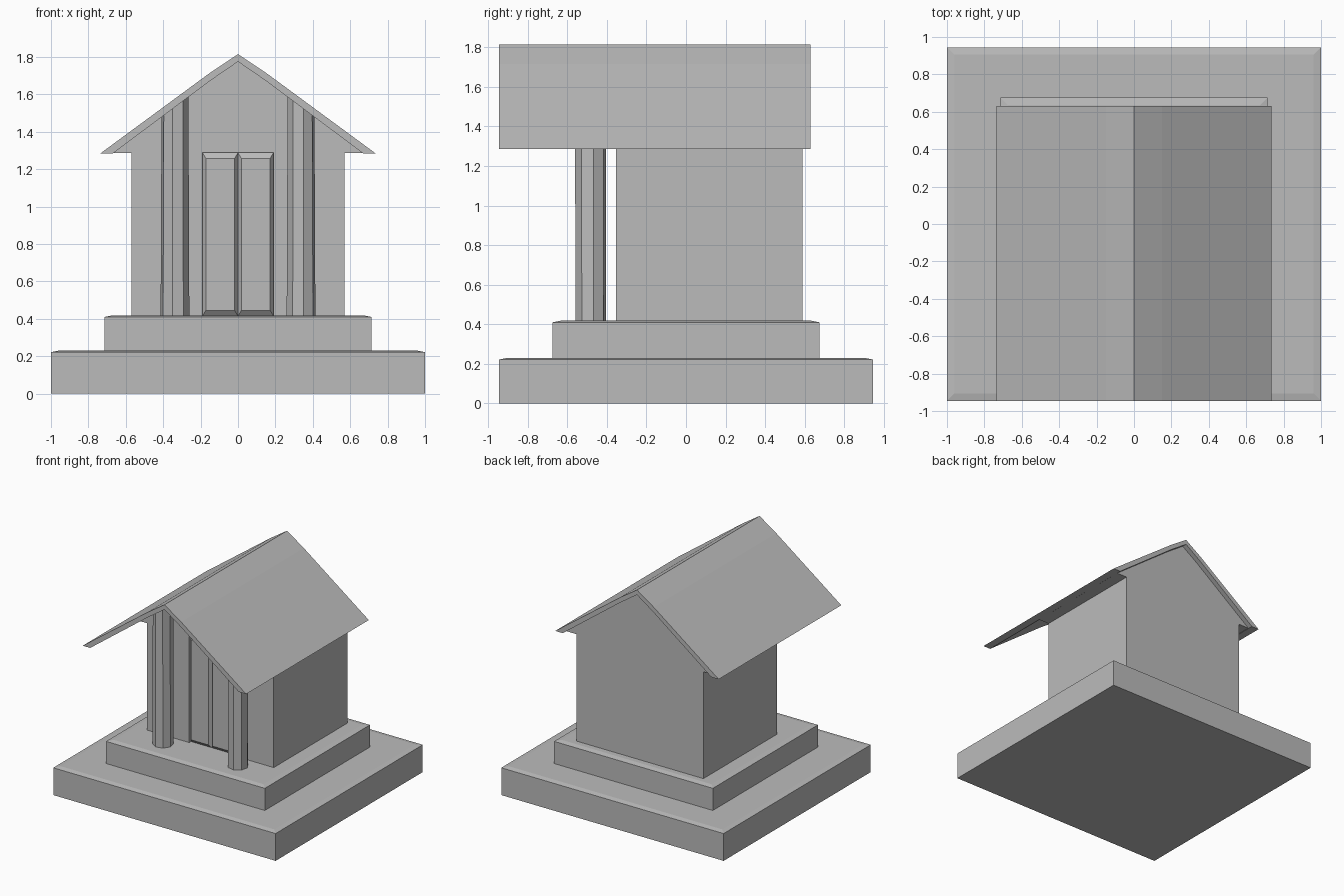
import bpy, bmesh, math

old = bpy.data.objects.get("Cube")
if old:
    bpy.data.objects.remove(old, do_unlink=True)

stone = bpy.data.materials.new("plain grey")
stone.use_nodes = True
GREY = (0.5, 0.5, 0.5, 1)
stone.diffuse_color = GREY
stone.node_tree.nodes["Principled BSDF"].inputs["Base Color"].default_value = GREY


def finish(name, bm):
    bmesh.ops.recalc_face_normals(bm, faces=bm.faces)
    mesh = bpy.data.meshes.new(name)
    bm.to_mesh(mesh)
    bm.free()
    mesh.materials.append(stone)
    obj = bpy.data.objects.new(name, mesh)
    bpy.context.scene.collection.objects.link(obj)
    return obj


def loft(name, rings):
    """Skin a stack of equal-length point rings and cap both ends."""
    bm = bmesh.new()
    rows = [[bm.verts.new(p) for p in ring] for ring in rings]
    n = len(rows[0])
    for a, b in zip(rows, rows[1:]):
        for i in range(n):
            j = (i + 1) % n
            bm.faces.new((a[i], a[j], b[j], b[i]))
    bm.faces.new(rows[0])
    bm.faces.new(rows[-1])
    return finish(name, bm)


def extrude_y(name, profile, y0, y1):
    return loft(name, [[(x, y, z) for x, z in profile] for y in (y0, y1)])


def mirrored(half):
    """Complete a symmetric x-z profile, given from the ridge downwards."""
    return half + [(-x, z) for x, z in reversed(half) if x > 0]


def slab(name, hx, hy, z0, z1):
    """Plinth step whose top falls gently towards its rim."""
    def ring(inset, z):
        x, y = hx - inset, hy - inset
        return [(-x, -y, z), (x, -y, z), (x, y, z), (-x, y, z)]
    return loft(name, [ring(0, z0), ring(0, z1 - 0.008), ring(0.04, z1)])


# Plinth
slab("lower_step", 1.0, 0.945, 0, 0.23)
slab("upper_step", 0.714, 0.675, 0.22, 0.418)

# Body with gable and boxed eaves
FRONT = -0.355
body = extrude_y("body", mirrored([(0, 1.79), (0.15, 1.69), (0.668, 1.287),
                                   (0.57, 1.287), (0.57, 0.41)]), FRONT, 0.59)

# Roof sheet, overhanging the porch
extrude_y("roof", [(0, 1.815), (0.15, 1.715), (0.735, 1.285), (0.668, 1.285),
                   (0.15, 1.672), (0, 1.775), (-0.15, 1.672), (-0.668, 1.285),
                   (-0.735, 1.285), (-0.15, 1.715)], -0.945, 0.63)

# Door recess cut into the front wall
DEPTH = 0.025
cutter = extrude_y("door_cutter", [(-0.19, 0.39), (0.19, 0.39), (0.19, 1.288),
                                   (-0.19, 1.288)], FRONT - 0.1, FRONT + DEPTH)
cutter.hide_render = True
cutter.hide_viewport = True
cut = body.modifiers.new("door_recess", 'BOOLEAN')
cut.object = cutter
cut.operation = 'DIFFERENCE'
cut.solver = 'EXACT'

# Double door with bevelled leaves
for side, x0 in (("right", -0.19), ("left", 0)):
    def leaf(dx, dz, y):
        a, b, lo, hi = x0 + dx, x0 + 0.19 - dx, 0.415 + dz, 1.288 - dz
        return [(a, y, lo), (b, y, lo), (b, y, hi), (a, y, hi)]
    loft(side + "_door", [leaf(0, 0, FRONT + DEPTH + 0.01),
                          leaf(0, 0, FRONT + DEPTH), leaf(0.018, 0.03, FRONT)])

# Tapered octagonal porch columns, tops trimmed to the roof slope
for side, s in (("left", 1), ("right", -1)):
    foot, head = [], []
    for i in range(8):
        a = math.radians(10 + 45 * i)
        dx, dy = math.sin(a), -math.cos(a)
        foot.append((s * (0.337 + 0.078 * dx), -0.482 + 0.078 * dy, 0.41))
        x = 0.337 + 0.073 * dx
        head.append((s * x, -0.482 + 0.08 * dy, 1.8 - 0.745 * x))
    loft(side + "_column", [foot, head])
